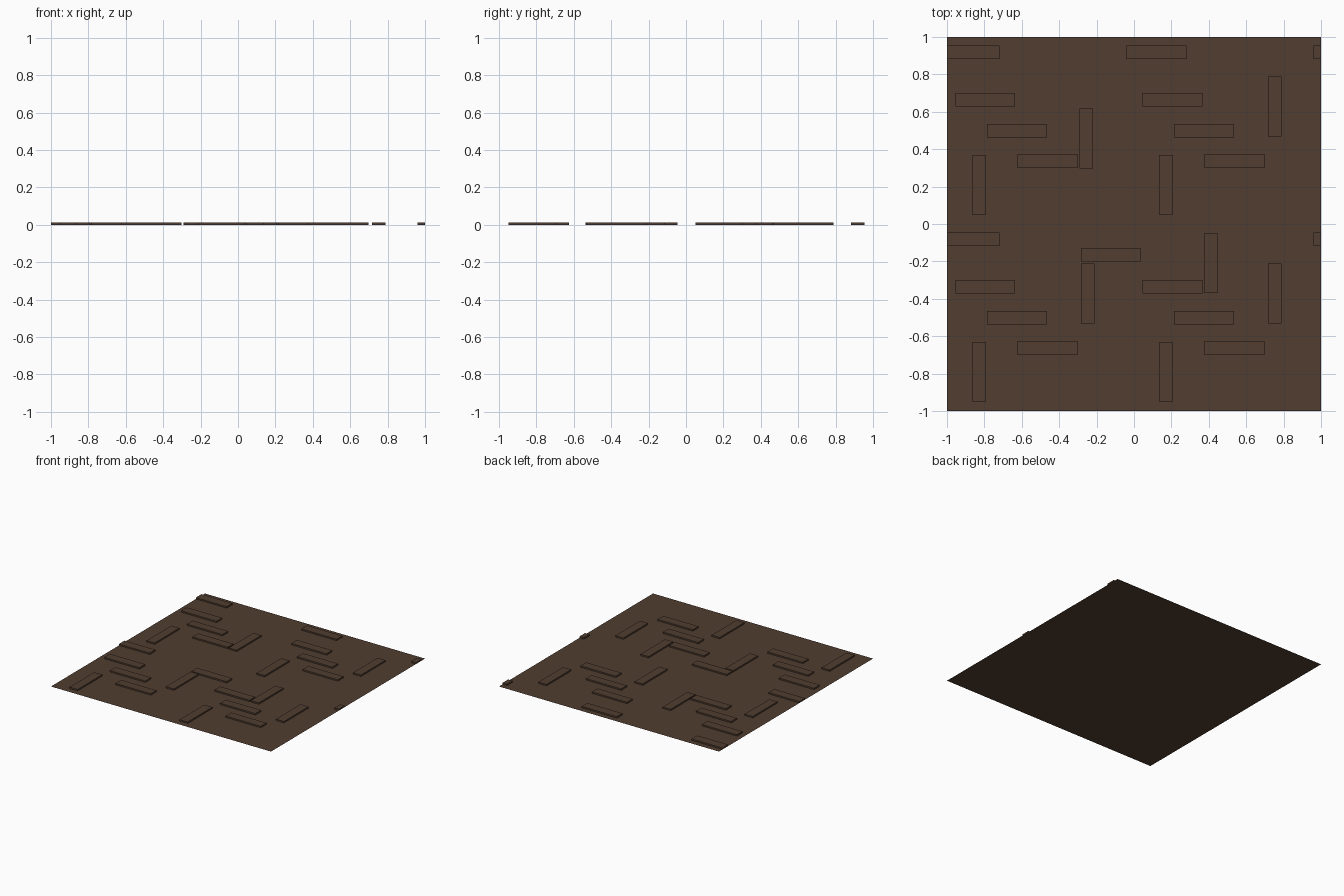
import bpy, bmesh

if "Cube" in bpy.data.objects:
    bpy.data.objects.remove(bpy.data.objects["Cube"])

HEIGHT = 0.012
LONG, SHORT = 0.32, 0.073

mat = bpy.data.materials.new("brown_brick")
mat.diffuse_color = (0.082, 0.047, 0.03, 1)
mat.use_nodes = True
mat.node_tree.nodes["Principled BSDF"].inputs["Base Color"].default_value = mat.diffuse_color


def make_object(name, bm):
    mesh = bpy.data.meshes.new(name)
    bm.to_mesh(mesh)
    bm.free()
    mesh.materials.append(mat)
    obj = bpy.data.objects.new(name, mesh)
    bpy.context.collection.objects.link(obj)
    return obj


def raised_brick(name, cx, cy, sx, sy):
    # Open-bottomed slab, clipped to the panel edges
    x0, x1 = max(cx - sx / 2, -1), min(cx + sx / 2, 1)
    y0, y1 = cy - sy / 2, cy + sy / 2
    bm = bmesh.new()
    bmesh.ops.create_cube(bm, size=1)
    for v in bm.verts:
        v.co.x = x1 if v.co.x > 0 else x0
        v.co.y = y1 if v.co.y > 0 else y0
        v.co.z = HEIGHT if v.co.z > 0 else 0
    bottom = [f for f in bm.faces if f.normal.z < -0.5 or
              all(v.co.z == 0 for v in f.verts)]
    bmesh.ops.delete(bm, geom=bottom, context='FACES_ONLY')
    make_object(name, bm)


# Flat wall panel
bm = bmesh.new()
bmesh.ops.create_grid(bm, x_segments=1, y_segments=1, size=1)
make_object("wall_panel", bm)

# Bricks repeated in all four quadrants (centres in the lower left tile)
lying = [(-0.795, -0.335), (-0.625, -0.502), (-0.463, -0.663)]
standing = [(-0.829, -0.79)]
horizontal = [(x + i, y + j) for x, y in lying for i in (0, 1) for j in (0, 1)]
vertical = [(x + i, y + j) for x, y in standing for i in (0, 1) for j in (0, 1)]

# Bricks crossing the side edges, and single bricks
horizontal += [(x, y) for x in (-0.88, 1.12) for y in (0.918, -0.081)]
horizontal += [(0.12, 0.918), (-0.123, -0.164)]
vertical += [(-0.256, 0.457), (0.753, 0.628), (-0.247, -0.371),
             (0.753, -0.371), (0.412, -0.21)]

for i, (x, y) in enumerate(horizontal):
    raised_brick(f"horizontal_brick_{i}", x, y, LONG, SHORT)
for i, (x, y) in enumerate(vertical):
    raised_brick(f"vertical_brick_{i}", x, y, SHORT, LONG)
